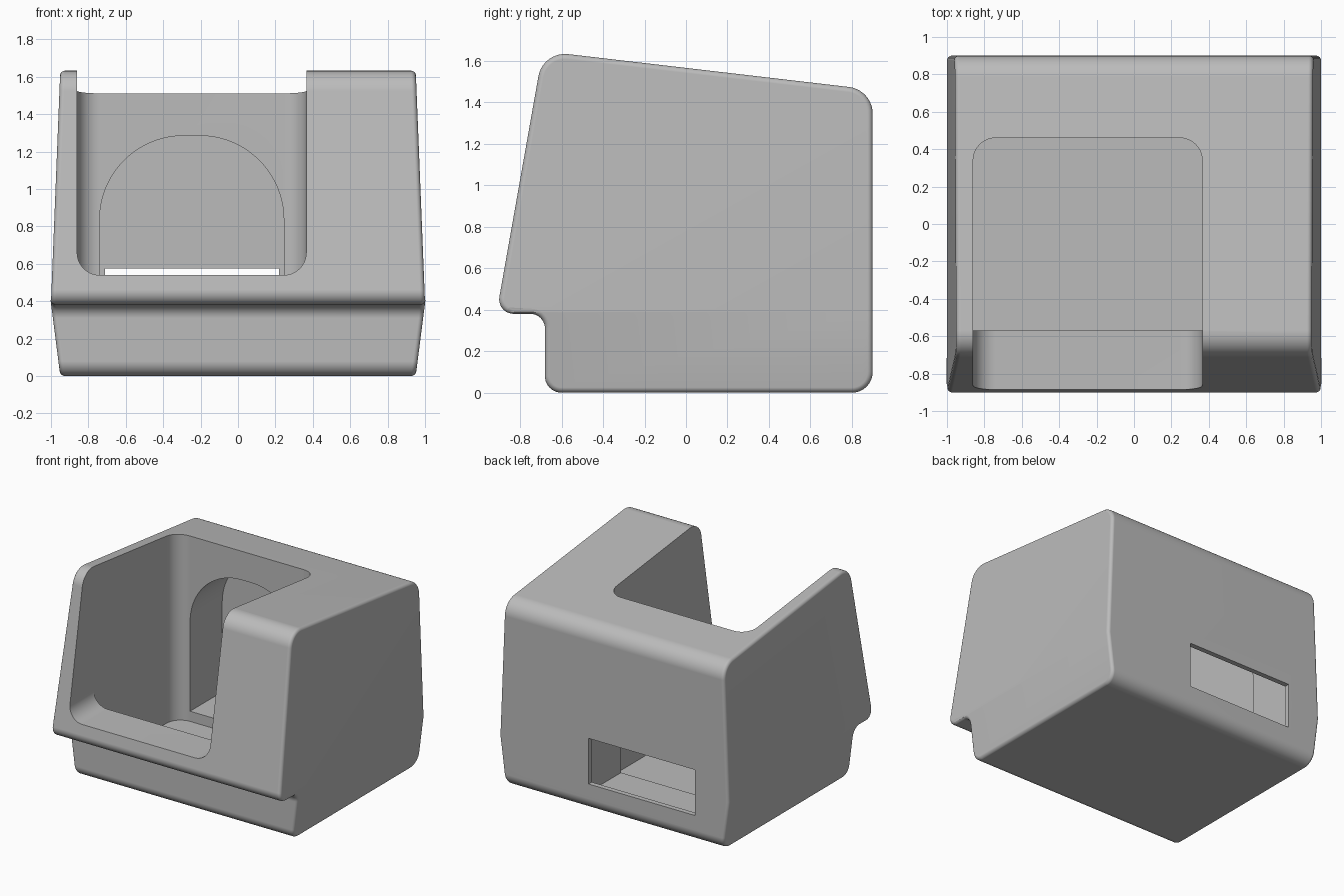
import bpy, bmesh, math
from mathutils import Vector

if "Cube" in bpy.data.objects:
    bpy.data.objects.remove(bpy.data.objects["Cube"])

grey = bpy.data.materials.new("plain_grey")
grey.use_nodes = True
colour = (0.5, 0.5, 0.5, 1)
grey.diffuse_color = colour
grey.node_tree.nodes["Principled BSDF"].inputs["Base Color"].default_value = colour


def rounded(corners, steps=10):
    """Outline from (a, b, radius) corners, each replaced by an arc."""
    points = []
    for i, (a, b, r) in enumerate(corners):
        p = Vector((a, b))
        if r == 0:
            points.append(p)
            continue
        u = (Vector(corners[i - 1][:2]) - p).normalized()
        v = (Vector(corners[(i + 1) % len(corners)][:2]) - p).normalized()
        half = u.angle(v) / 2
        centre = p + (u + v).normalized() * r / math.sin(half)
        tangent = r / math.tan(half)
        start, end = p + u * tangent - centre, p + v * tangent - centre
        sweep = math.pi - 2 * half
        for k in range(steps + 1):
            t = k / steps
            points.append(centre + (start * math.sin((1 - t) * sweep)
                                    + end * math.sin(t * sweep)) / math.sin(sweep))
    return points


def prism(outline, axis, low, high):
    """Closed prism of an outline pushed along one axis."""
    bm = bmesh.new()

    def place(p, d):
        return {"x": (d, p.x, p.y), "y": (p.x, d, p.y), "z": (p.x, p.y, d)}[axis]

    ends = [[bm.verts.new(place(p, d)) for p in outline] for d in (low, high)]
    for ring in ends:
        bm.faces.new(ring)
    n = len(outline)
    for i in range(n):
        j = (i + 1) % n
        bm.faces.new((ends[0][i], ends[0][j], ends[1][j], ends[1][i]))
    bmesh.ops.recalc_face_normals(bm, faces=bm.faces)
    return bm


def to_object(name, bm):
    mesh = bpy.data.meshes.new(name)
    bm.to_mesh(mesh)
    bm.free()
    mesh.materials.append(grey)
    obj = bpy.data.objects.new(name, mesh)
    bpy.context.collection.objects.link(obj)
    return obj


# Body: side profile with an overhanging front lip
profile = rounded([(-0.68, 0, 0.08), (0.9, 0, 0.1), (0.9, 1.46, 0.13),
                   (-0.69, 1.646, 0.13), (-0.914, 0.38, 0.07), (-0.68, 0.38, 0.07)])
bm = prism(profile, "x", -1, 1)

# Sides are widest at the lip and taper up and down
crease = 0.39
bmesh.ops.bisect_plane(bm, geom=bm.verts[:] + bm.edges[:] + bm.faces[:],
                       plane_co=(0, 0, crease), plane_no=(0, 0, 1))
for v in bm.verts:
    drop = (crease - v.co.z) / crease if v.co.z < crease else (v.co.z - crease) / 1.25
    v.co.x *= 1 - 0.05 * drop
bm.normal_update()

# Soft rim around both side faces
rim = [e for e in bm.edges
       if len(e.link_faces) == 2
       and sum(abs(f.normal.x) > 0.9 for f in e.link_faces) == 1]
bmesh.ops.bevel(bm, geom=rim, offset=0.025, offset_type="OFFSET", segments=4,
                profile=0.5, affect="EDGES", clamp_overlap=False)
body = to_object("dock_body", bm)

# Openings: deep bay, front opening, arched recess and rear window
left, right = -0.86, 0.365
cutters = [
    to_object("bay_cutter", prism(rounded(
        [(left, -0.57, 0), (right, -0.57, 0), (right, 0.46, 0.12), (left, 0.46, 0.12)]),
        "z", 0.05, 2)),
    to_object("front_cutter", prism(rounded(
        [(left, 0.54, 0.12), (right, 0.54, 0.12), (right, 2, 0), (left, 2, 0)]),
        "y", -1.2, -0.3)),
    to_object("arch_cutter", prism(rounded(
        [(-0.74, 0.13, 0), (0.245, 0.13, 0), (0.245, 1.285, 0.45), (-0.74, 1.285, 0.45)], 20),
        "y", 0.2, 0.86)),
    to_object("window_cutter", prism(rounded(
        [(-0.71, 0.215, 0), (0.22, 0.215, 0), (0.22, 0.575, 0), (-0.71, 0.575, 0)]),
        "y", 0.7, 1.1)),
]
bpy.ops.object.select_all(action="DESELECT")
body.select_set(True)
bpy.context.view_layer.objects.active = body
for cutter in cutters:
    cut = body.modifiers.new(cutter.name, "BOOLEAN")
    cut.operation = "DIFFERENCE"
    cut.solver = "EXACT"
    cut.object = cutter
    bpy.ops.object.modifier_apply(modifier=cut.name)
    bpy.data.objects.remove(cutter)

# Smooth fillets with flat main faces
bpy.ops.object.shade_smooth_by_angle(angle=math.radians(30))
weighted = body.modifiers.new("flat_faces", "WEIGHTED_NORMAL")
weighted.keep_sharp = True
